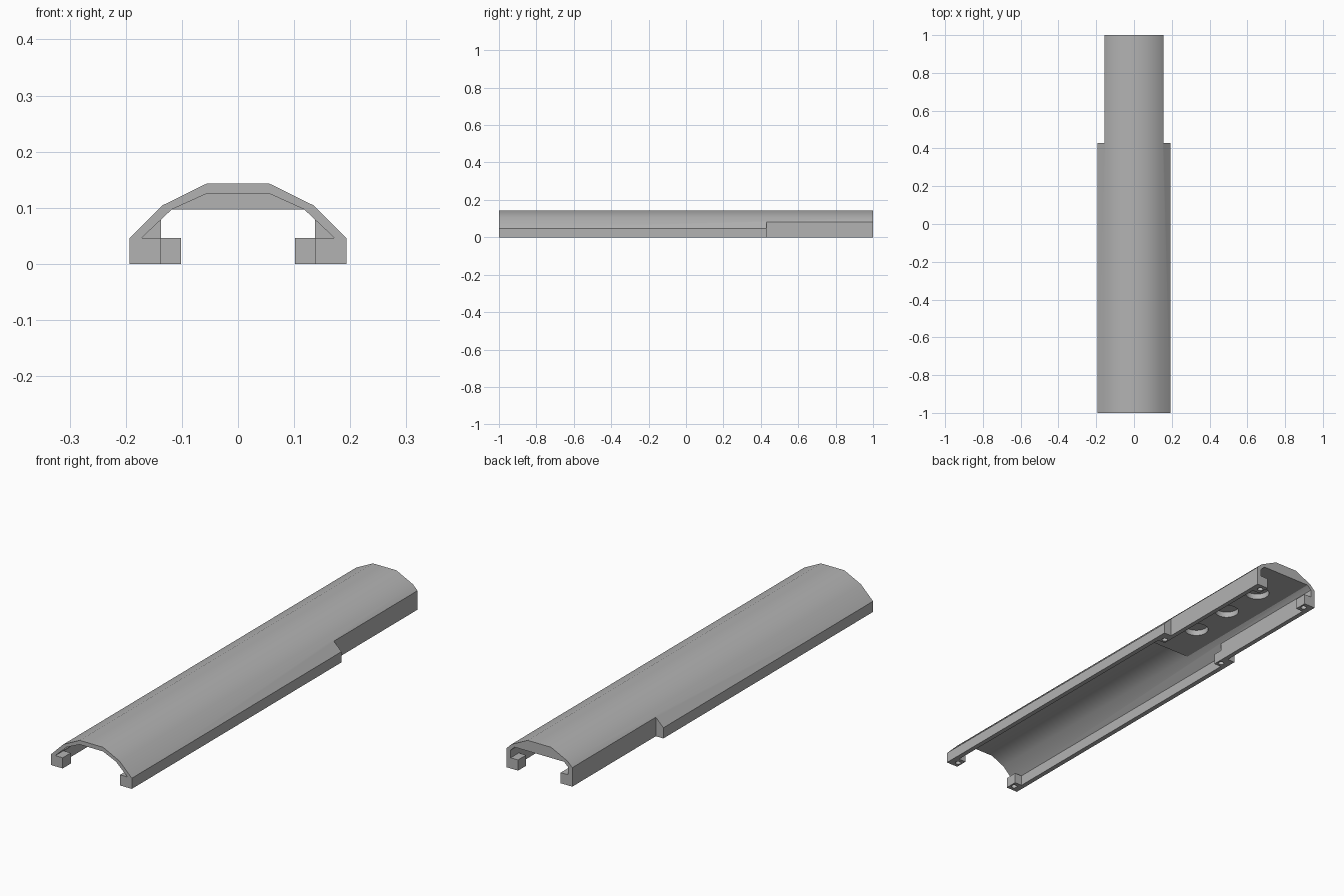
import bpy
import bmesh
import math

cube = bpy.data.objects.get("Cube")
if cube:
    bpy.data.objects.remove(cube, do_unlink=True)

grey = bpy.data.materials.new("plain_grey")
grey.use_nodes = True
COLOUR = (0.45, 0.45, 0.45, 1)
grey.diffuse_color = COLOUR
grey.node_tree.nodes["Principled BSDF"].inputs["Base Color"].default_value = COLOUR


def finish(name, bm):
    bmesh.ops.recalc_face_normals(bm, faces=bm.faces)
    mesh = bpy.data.meshes.new(name)
    bm.to_mesh(mesh)
    bm.free()
    mesh.materials.append(grey)
    obj = bpy.data.objects.new(name, mesh)
    bpy.context.collection.objects.link(obj)
    return obj


def extrude(name, profile, y0, y1):
    """Extrude an x-z outline along y."""
    bm = bmesh.new()
    face = bm.faces.new([bm.verts.new((x, y0, z)) for x, z in profile])
    new = bmesh.ops.extrude_face_region(bm, geom=[face])["geom"]
    verts = [v for v in new if isinstance(v, bmesh.types.BMVert)]
    bmesh.ops.translate(bm, verts=verts, vec=(0, y1 - y0, 0))
    return finish(name, bm)


def box(name, x0, x1, y0, y1, z0, z1):
    return extrude(name, [(x0, z0), (x1, z0), (x1, z1), (x0, z1)], y0, y1)


def cylinder(name, radius, x, y, z0, z1, sides):
    bm = bmesh.new()
    bmesh.ops.create_cone(bm, cap_ends=True, segments=sides, radius1=radius,
                          radius2=radius, depth=z1 - z0)
    bmesh.ops.translate(bm, verts=bm.verts, vec=(x, y, (z0 + z1) / 2))
    return finish(name, bm)


def combine(obj, tool, operation):
    """Apply a boolean and discard the tool."""
    mod = obj.modifiers.new("cut", "BOOLEAN")
    mod.operation, mod.solver, mod.object = operation, "EXACT", tool
    bpy.ops.object.select_all(action="DESELECT")
    bpy.context.view_layer.objects.active = obj
    obj.select_set(True)
    bpy.ops.object.modifier_apply(modifier=mod.name)
    bpy.data.objects.remove(tool, do_unlink=True)


def smooth(obj):
    bpy.ops.object.select_all(action="DESELECT")
    bpy.context.view_layer.objects.active = obj
    obj.select_set(True)
    bpy.ops.object.shade_smooth_by_angle(angle=math.radians(30))


def mirrored(points):
    return points + [(-x, z) for x, z in reversed(points)]


STEP = 0.43      # where the cover narrows
FOOT_TOP = 0.046
PLATE_Z = 0.097

# Arched shell with thin side walls
outer = mirrored([(0.193, 0), (0.193, FOOT_TOP), (0.135, 0.104), (0.056, 0.143)])
inner = mirrored([(0.172, 0), (0.172, FOOT_TOP), (0.118, PLATE_Z), (0.056, 0.125)])
shell = extrude("arched_cover", outer + inner[::-1], -1, 1)

# Narrow the rear, then close it with set-in walls and step returns
for side in (1, -1):
    xs = sorted((side * 0.157, side * 0.3))
    combine(shell, box("notch", *xs, STEP, 1.1, -0.1, 0.3), "DIFFERENCE")
for side in (1, -1):
    wall = [(0.157, 0), (0.157, 0.07), (0.137, 0.09), (0.137, 0)]
    combine(shell, extrude("rear_wall", [(side * x, z) for x, z in wall],
                           STEP - 0.02, 1), "UNION")
    step = [(0.137, 0), (0.182, 0), (0.182, 0.05), (0.137, 0.09)]
    combine(shell, extrude("step_wall", [(side * x, z) for x, z in step],
                           STEP - 0.02, STEP), "UNION")
smooth(shell)

# Flat plate under the rear roof, with three round recesses
plate = extrude("inner_plate", mirrored([(0.118, PLATE_Z), (0.056, 0.125)]), 0.21, 1)
for i in range(3):
    combine(plate, cylinder("recess", 0.05, 0, 0.41 + 0.2 * i, 0.05, 0.122, 32),
            "DIFFERENCE")
smooth(plate)

# Mounting feet with blind screw holes
feet = [("front", 0.137, 0.172, -1, -0.945, 0.155),
        ("middle", 0.137, 0.172, 0.365, STEP - 0.02, 0.155),
        ("rear", 0.102, 0.137, 0.945, 1, 0.12)]
for name, x0, x1, y0, y1, hole_x in feet:
    for label, side in (("left", 1), ("right", -1)):
        xs = sorted((side * x0, side * x1))
        foot = box(f"{name}_foot_{label}", *xs, y0, y1, 0, FOOT_TOP)
        combine(foot, cylinder("screw_hole", 0.012, side * hole_x, (y0 + y1) / 2,
                               -0.02, 0.035, 16), "DIFFERENCE")
        smooth(foot)
